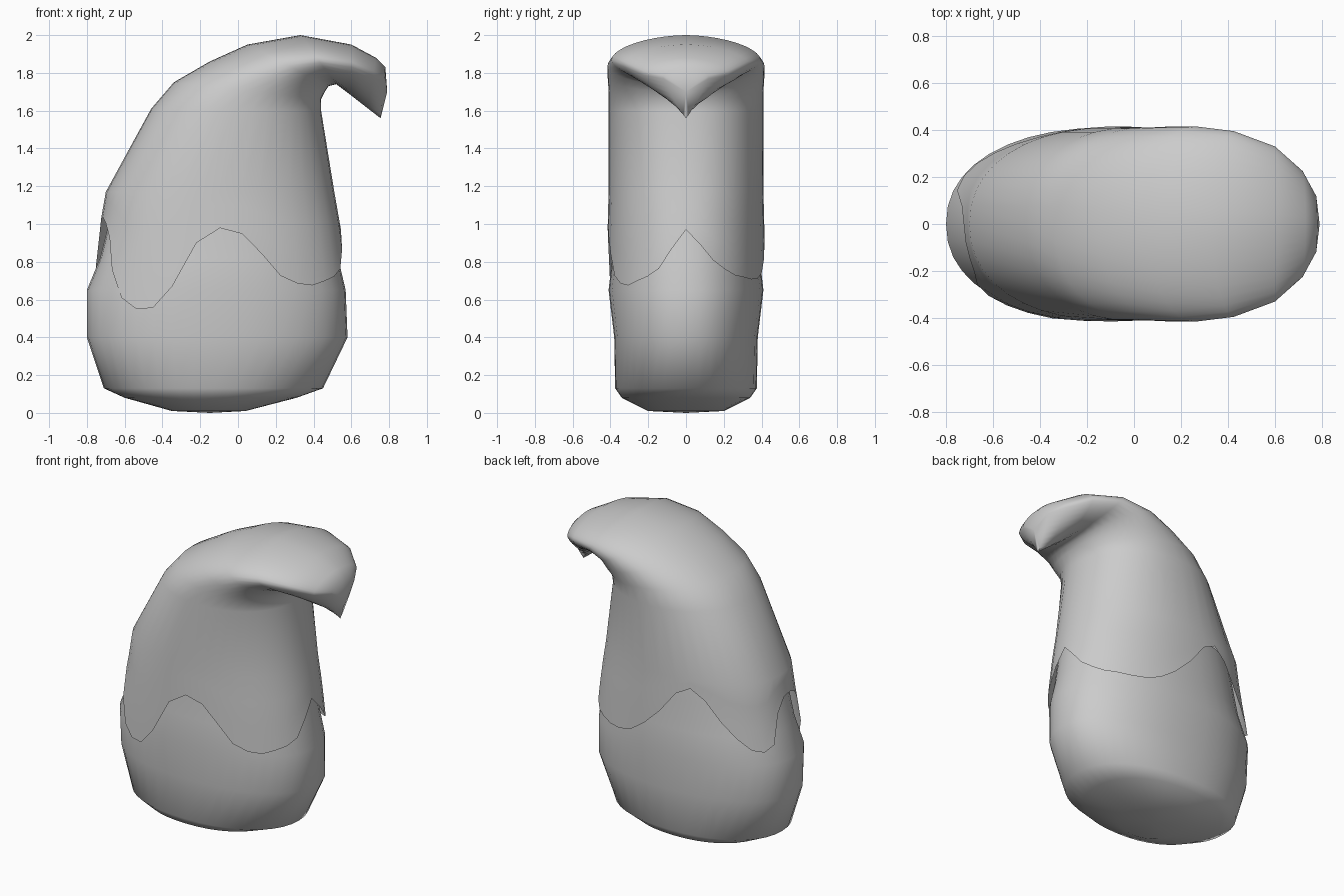
import bpy, bmesh, math

if "Cube" in bpy.data.objects:
    bpy.data.objects.remove(bpy.data.objects["Cube"])

N = 40  # points around every cross-section


def section(left, right, w, t, p=2.2, m=0.5, p_in=None):
    """Point on a rounded section spanning left..right (x, z), half width w.
    m = where it is widest, p_in = squareness of the right/inner half."""
    c, s = math.cos(t), math.sin(t)
    q = (p_in or p) if c > 0 else p
    u = math.copysign(abs(c) ** (2 / q), c)
    v = math.copysign(abs(s) ** (2 / q), s)
    f = m + (1 - m) * u if u > 0 else m * (1 + u)
    return (left[0] + (right[0] - left[0]) * f, w * v,
            left[1] + (right[1] - left[1]) * f)


def lerp_table(table, a):
    for (a0, *v0), (a1, *v1) in zip(table, table[1:]):
        if a0 <= a <= a1:
            f = (a - a0) / (a1 - a0)
            return [p + (q - p) * f for p, q in zip(v0, v1)]
    return list(table[-1][1:] if a > table[-1][0] else table[0][1:])


def loft(name, rings, cap_start=None, cap_end=None):
    bm = bmesh.new()
    loops = [[bm.verts.new(co) for co in ring] for ring in rings]
    for a, b in zip(loops, loops[1:]):
        for i in range(N):
            j = (i + 1) % N
            bm.faces.new((a[i], a[j], b[j], b[i]))
    for tip, ring in ((cap_start, loops[0]), (cap_end, loops[-1])):
        if tip:
            v = bm.verts.new(tip)
            for i in range(N):
                bm.faces.new((ring[i], ring[(i + 1) % N], v))
    bmesh.ops.recalc_face_normals(bm, faces=bm.faces)
    mesh = bpy.data.meshes.new(name)
    bm.to_mesh(mesh)
    bm.free()
    obj = bpy.data.objects.new(name, mesh)
    bpy.context.collection.objects.link(obj)
    bpy.context.view_layer.objects.active = obj
    obj.select_set(True)
    bpy.ops.object.shade_smooth_by_angle(angle=math.radians(80))
    obj.select_set(False)


angles = [2 * math.pi * i / N for i in range(N)]

# lower body: z, left x, right x, half depth
body = [(0.01, -0.35, 0.04, 0.20), (0.08, -0.60, 0.31, 0.34),
        (0.13, -0.71, 0.45, 0.375), (0.40, -0.80, 0.58, 0.38),
        (0.65, -0.80, 0.57, 0.41), (0.82, -0.73, 0.53, 0.39),
        (1.02, -0.68, 0.50, 0.38), (1.15, -0.64, 0.47, 0.37)]
loft("lower_body",
     [[section((l, z), (r, z), w, t) for t in angles] for z, l, r, w in body],
     cap_start=(-0.15, 0, 0))

# wavy hem height by angle (0 = right end, 90 = back, 270 = front)
hem = [(0, .97), (20, .79), (35, .73), (60, .70), (75, .75), (87, .88),
       (99, 1.07), (108, 1.12), (116, 1.07), (128, .90), (141, .76),
       (152, .73), (162, .77), (172, .97), (180, 1.03), (194, 1.04),
       (207, .93), (219, .70), (229, .55), (243, .555), (252, .67),
       (261, .90), (269, .98), (277, .97), (285, .88), (299, .70),
       (313, .67), (340, .74), (360, .97)]
# shell extents below the upper part: z, left x, right x, half depth
skirt = [(0.50, -0.81, 0.585, 0.42), (0.70, -0.80, 0.58, 0.42),
         (0.97, -0.735, 0.545, 0.415), (1.17, -0.70, 0.51, 0.41)]


def skirt_point(t, f):
    z0 = lerp_table(hem, math.degrees(t))[0]
    z = z0 + (1.17 - z0) * f
    l, r, w = lerp_table(skirt, z)
    return section((l, z), (r, z), w, t)


rings = [[skirt_point(t, f) for t in angles] for f in (0, 0.33, 0.66, 1)]

# upper shell bending into the beak:
# outer point, inner point, half depth, squareness, widest place, inner squareness
bend = [((-0.46, 1.61), (0.44, 1.60), 0.41, 2.2, 0.5, 2.2),
        ((-0.34, 1.75), (0.44, 1.66), 0.41, 2.2, 0.5, 2.2),
        ((-0.15, 1.86), (0.46, 1.70), 0.415, 2.1, 0.5, 2.2),
        ((0.05, 1.95), (0.48, 1.73), 0.415, 2.0, 0.5, 2.0),
        ((0.33, 2.00), (0.52, 1.74), 0.395, 1.8, 0.5, 1.8),
        ((0.60, 1.95), (0.60, 1.68), 0.33, 1.8, 0.38, 1.6),
        ((0.73, 1.88), (0.69, 1.61), 0.225, 1.8, 0.3, 1.35),
        ((0.78, 1.83), (0.755, 1.56), 0.12, 1.8, 0.2, 1.1)]
rings += [[section(a, b, w, t, p, m, q) for t in angles]
          for a, b, w, p, m, q in bend]
loft("upper_shell", rings, cap_end=(0.79, 0, 1.70))
